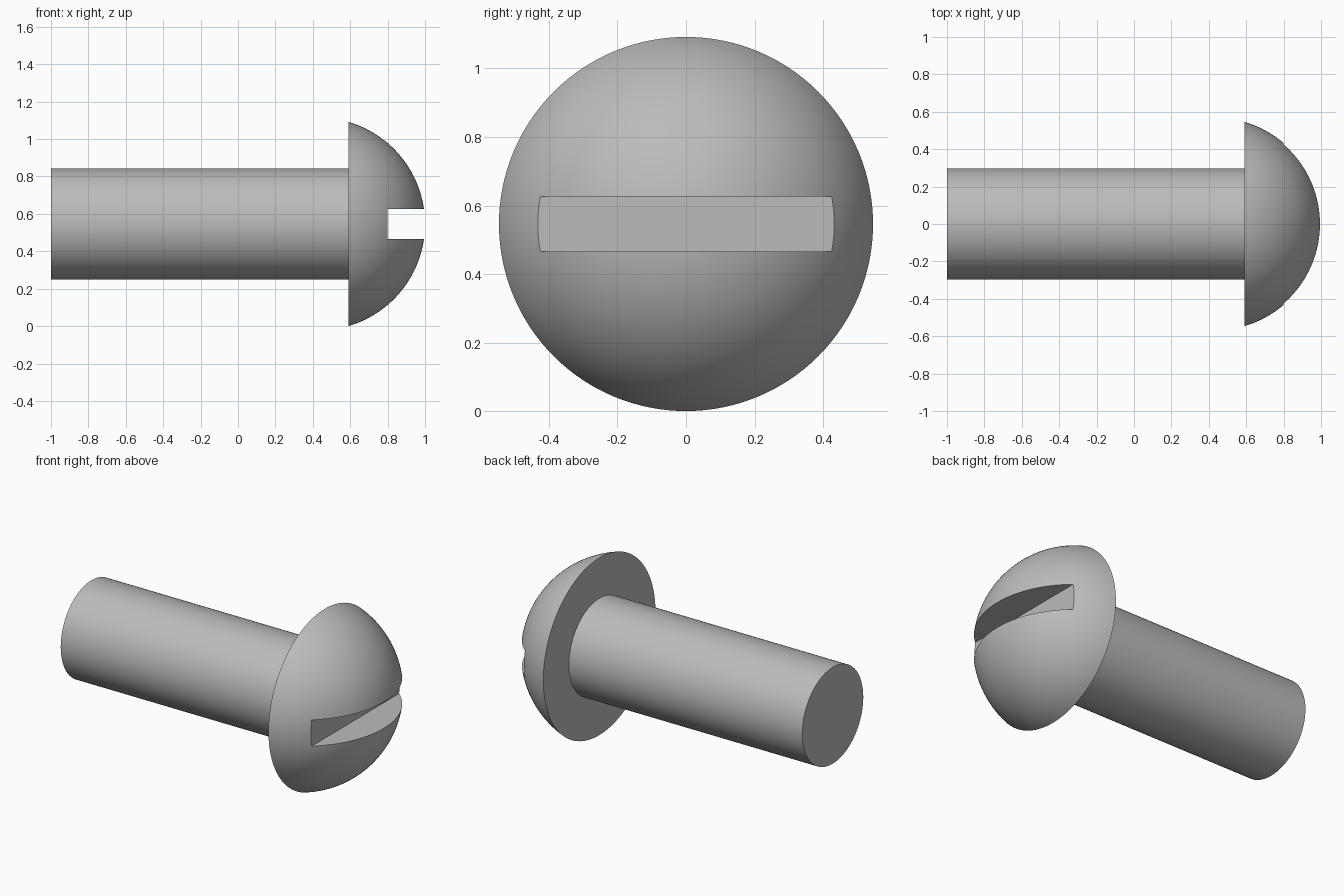
import bpy, math
from mathutils import Matrix, Vector
import bmesh

if "Cube" in bpy.data.objects:
    bpy.data.objects.remove(bpy.data.objects["Cube"], do_unlink=True)

AXIS_Z = 0.546          # height of the screw axis
HEAD_X, TIP_X = 0.59, 1.0
HEAD_R, SHANK_R = 0.546, 0.297
SLOT_X, SLOT_W = 0.80, 0.161

steel = bpy.data.materials.new("grey steel")
steel.use_nodes = True
colour = (0.5, 0.5, 0.5, 1)
steel.diffuse_color = colour
steel.node_tree.nodes["Principled BSDF"].inputs["Base Color"].default_value = colour


def add_object(name, bm):
    mesh = bpy.data.meshes.new(name)
    bmesh.ops.recalc_face_normals(bm, faces=bm.faces)
    bm.to_mesh(mesh)
    bm.free()
    obj = bpy.data.objects.new(name, mesh)
    bpy.context.collection.objects.link(obj)
    mesh.materials.append(steel)
    return obj


def lathe(name, profile, steps=128):
    """Rings of (x, radius) around the screw axis; zero radius closes to a point."""
    bm = bmesh.new()
    verts = [bm.verts.new((x, 0, AXIS_Z + r)) for x, r in profile]
    edges = [bm.edges.new(pair) for pair in zip(verts, verts[1:])]
    bmesh.ops.spin(bm, geom=verts + edges, cent=(0, 0, AXIS_Z), axis=(1, 0, 0),
                   angle=math.tau, steps=steps)
    bmesh.ops.remove_doubles(bm, verts=bm.verts, dist=1e-5)
    # close the open flat ends
    bmesh.ops.holes_fill(bm, edges=[e for e in bm.edges if e.is_boundary], sides=0)
    return add_object(name, bm)


def smooth(obj):
    bpy.ops.object.select_all(action="DESELECT")
    obj.select_set(True)
    bpy.context.view_layer.objects.active = obj
    bpy.ops.object.shade_smooth_by_angle(angle=math.radians(30))


# Shank
shank = lathe("shank", [(-1, SHANK_R), (HEAD_X, SHANK_R)])

# Domed head: a spherical cap with a flat underside
height = TIP_X - HEAD_X
ball_r = (HEAD_R ** 2 + height ** 2) / (2 * height)
centre_x = TIP_X - ball_r
rim = math.asin(HEAD_R / ball_r)
rings = 32
dome = [(centre_x + ball_r * math.cos(rim * (1 - i / rings)),
         ball_r * math.sin(rim * (1 - i / rings))) for i in range(rings + 1)]
head = lathe("domed_head", dome)

# Straight driver slot cut across the head
bm = bmesh.new()
bmesh.ops.create_cube(bm, size=1, matrix=Matrix.LocRotScale(
    Vector((SLOT_X + 0.25, 0, AXIS_Z)), None, Vector((0.5, 2, SLOT_W))))
cutter = add_object("slot_cutter", bm)
cutter.hide_render = True
cut = head.modifiers.new("slot", "BOOLEAN")
cut.operation = "DIFFERENCE"
cut.solver = "EXACT"
cut.object = cutter
bpy.ops.object.select_all(action="DESELECT")
bpy.context.view_layer.objects.active = head
head.select_set(True)
bpy.ops.object.modifier_apply(modifier=cut.name)
bpy.data.objects.remove(cutter, do_unlink=True)

for part in (shank, head):
    smooth(part)
